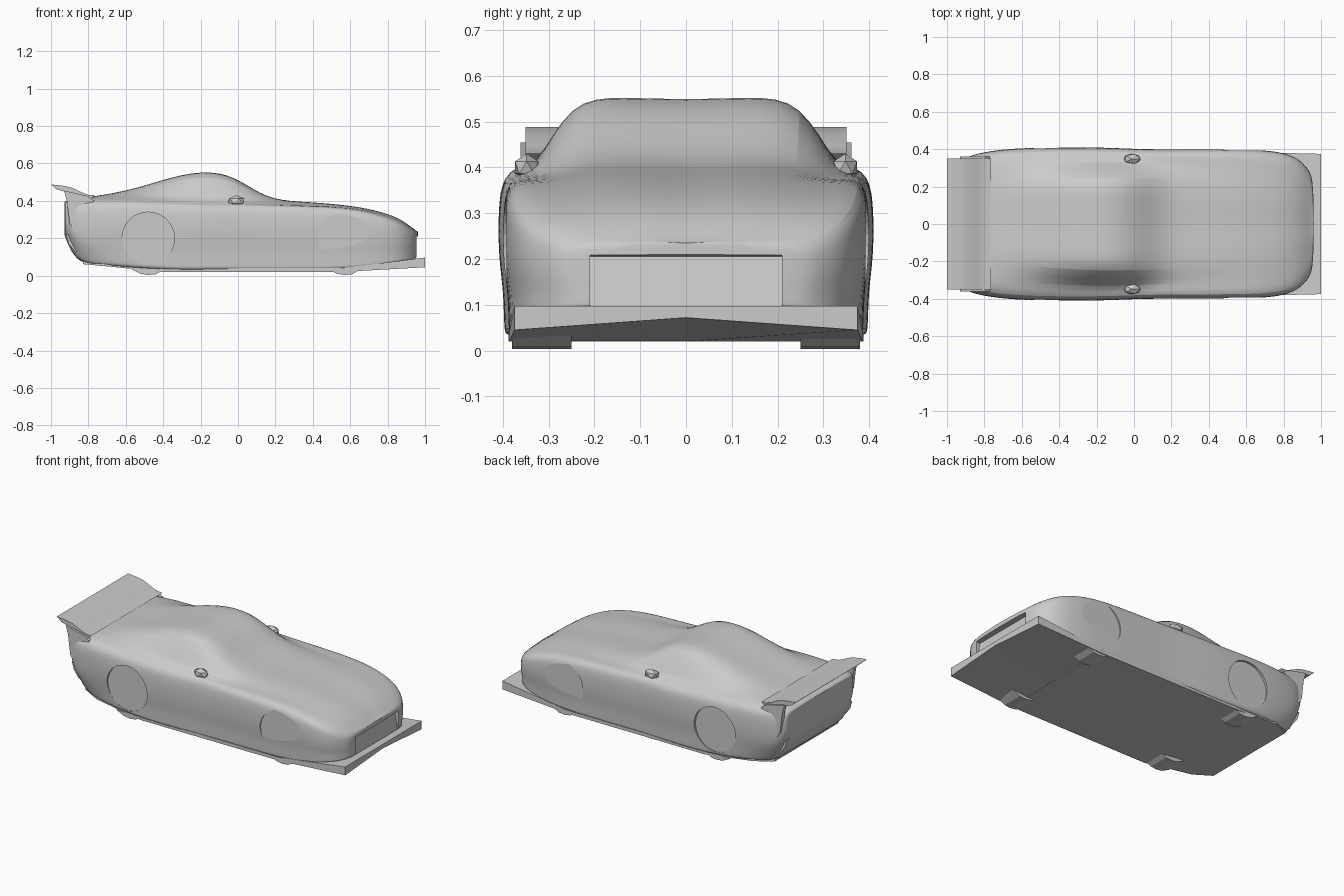
import bpy, bmesh, math
from mathutils import Matrix

old = bpy.data.objects.get("Cube")
if old:
    bpy.data.objects.remove(old)

grey = bpy.data.materials.new("plain grey")
grey.use_nodes = True
colour = (0.6, 0.6, 0.6, 1)
grey.diffuse_color = colour
grey.node_tree.nodes["Principled BSDF"].inputs["Base Color"].default_value = colour


def finish(bm, name):
    """Turn a bmesh into a named grey object."""
    bmesh.ops.recalc_face_normals(bm, faces=bm.faces)
    mesh = bpy.data.meshes.new(name)
    bm.to_mesh(mesh)
    bm.free()
    mesh.materials.append(grey)
    obj = bpy.data.objects.new(name, mesh)
    bpy.context.collection.objects.link(obj)
    return obj


def modify(obj, kind, **settings):
    mod = obj.modifiers.new(kind.title(), kind)
    for key, value in settings.items():
        setattr(mod, key, value)


def cut(obj, cutter):
    """Subtract a hidden cutter from an object."""
    cutter.hide_render = True
    cutter.hide_viewport = True
    modify(obj, "BOOLEAN", object=cutter, operation="DIFFERENCE", solver="EXACT")


def smooth(obj, angle=35):
    bpy.ops.object.select_all(action="DESELECT")
    obj.select_set(True)
    bpy.context.view_layer.objects.active = obj
    bpy.ops.object.shade_smooth_by_angle(angle=math.radians(angle))


def extrude_profile(name, profile, y0, y1):
    """Extrude an x-z outline along y."""
    bm = bmesh.new()
    ends = [[bm.verts.new((x, y, z)) for x, z in profile] for y in (y0, y1)]
    for row in ends:
        bm.faces.new(row)
    for i in range(len(profile)):
        j = (i + 1) % len(profile)
        bm.faces.new((ends[0][i], ends[0][j], ends[1][j], ends[1][i]))
    return finish(bm, name)


# Body shell: x, bottom, half width, shoulder z, cabin base y, cabin base z, roof y, roof z
stations = [
    (-0.925, 0.21, 0.33, 0.38, 0.27, 0.395, 0.20, 0.400),
    (-0.89, 0.12, 0.36, 0.39, 0.29, 0.405, 0.20, 0.410),
    (-0.83, 0.06, 0.38, 0.39, 0.30, 0.415, 0.20, 0.420),
    (-0.70, 0.05, 0.40, 0.395, 0.31, 0.420, 0.21, 0.435),
    (-0.52, 0.035, 0.41, 0.39, 0.32, 0.415, 0.23, 0.475),
    (-0.36, 0.025, 0.41, 0.385, 0.33, 0.400, 0.245, 0.528),
    (-0.20, 0.025, 0.41, 0.38, 0.33, 0.390, 0.255, 0.560),
    (-0.06, 0.025, 0.405, 0.38, 0.33, 0.385, 0.255, 0.547),
    (0.05, 0.025, 0.40, 0.38, 0.33, 0.380, 0.25, 0.485),
    (0.18, 0.025, 0.40, 0.375, 0.32, 0.375, 0.25, 0.405),
    (0.38, 0.025, 0.40, 0.372, 0.31, 0.372, 0.23, 0.396),
    (0.60, 0.03, 0.40, 0.36, 0.31, 0.365, 0.22, 0.378),
    (0.77, 0.05, 0.39, 0.32, 0.30, 0.330, 0.20, 0.345),
    (0.88, 0.075, 0.355, 0.27, 0.28, 0.290, 0.18, 0.300),
    (0.94, 0.085, 0.285, 0.225, 0.21, 0.245, 0.14, 0.250),
]

bm = bmesh.new()
rings = []
for x, low, wide, shoulder, base_y, base_z, roof_y, roof_z in stations:
    rise = shoulder - low
    # The lower tail corners tuck in
    tuck = 1 - 0.7 * max(0, -0.65 - x)
    half = [(wide * 0.95 * tuck, low), (wide * 0.97 * tuck, low + rise * 0.03),
            (wide * 0.97, low + rise * 0.28), (wide, low + rise * 0.5),
            (wide, low + rise * 0.84), (wide * 0.965, shoulder + 0.006),
            (base_y, base_z), (roof_y, roof_z - 0.004), (roof_y * 0.55, roof_z)]
    loop = [(0, low)] + half + [(0, roof_z - 0.006)] + [(-y, z) for y, z in reversed(half)]
    rings.append([bm.verts.new((x, y, z)) for y, z in loop])
count = len(rings[0])
for a, b in zip(rings, rings[1:]):
    for i in range(count):
        j = (i + 1) % count
        bm.faces.new((a[i], a[j], b[j], b[i]))

# Nose and tail caps are narrowed rings filled across matching sides
for ring, shift, scale in ((rings[0], -0.003, 0.9), (rings[-1], 0.022, 0.8)):
    mid = sum(v.co.z for v in ring) / count
    inner = [bm.verts.new((v.co.x + shift, v.co.y * scale, mid + (v.co.z - mid) * scale))
             for v in ring]
    for i in range(count):
        j = (i + 1) % count
        bm.faces.new((ring[i], ring[j], inner[j], inner[i]))
    for i in range(count // 2):
        corners = [inner[i], inner[i + 1], inner[-i - 1], inner[-i]]
        bm.faces.new(list(dict.fromkeys(corners)))
body = finish(bm, "body_shell")
modify(body, "SUBSURF", levels=2, render_levels=2)

# Undercut below the nose edge
cut(body, extrude_profile("nose_undercut_cutter", [
    (0.95, 0.09), (0.93, 0.205), (1, 0.215), (1, 0.09)], -0.21, 0.21))

# Faint wheel dents in the sides, and tyre feet below the floor
for label, x in (("rear", -0.48), ("front", 0.57)):
    for side, s in (("left", 1), ("right", -1)):
        bm = bmesh.new()
        bmesh.ops.create_cone(
            bm, cap_ends=True, segments=32, radius1=0.14, radius2=0.14, depth=0.06,
            matrix=Matrix.Translation((x, s * 0.422, 0.2)) @ Matrix.Rotation(math.pi / 2, 4, "X"))
        cut(body, finish(bm, f"{label}_{side}_dent_cutter"))
        extrude_profile(f"{label}_{side}_tyre_foot", [
            (x - 0.09, 0.035), (x - 0.04, 0.01), (x, 0.004), (x + 0.04, 0.008),
            (x + 0.09, 0.035)], s * 0.25, s * 0.38)
smooth(body)

# Flat floor with square side edges
bm = bmesh.new()
outline = [(-0.83, 0.31, 0.062), (-0.72, 0.36, 0.052), (-0.4, 0.388, 0.02), (0.56, 0.386, 0.02)]
left = [bm.verts.new(p) for p in outline]
right = [bm.verts.new((x, -y, z)) for x, y, z in outline]
for i in range(len(outline) - 1):
    bm.faces.new((left[i], left[i + 1], right[i + 1], right[i]))
new = bmesh.ops.extrude_face_region(bm, geom=bm.faces[:])["geom"]
bmesh.ops.translate(bm, vec=(0, 0, 0.02),
                    verts=[v for v in new if isinstance(v, bmesh.types.BMVert)])
finish(bm, "floor_pan")

# Front splitter with a raised centre underneath
bm = bmesh.new()
lower, upper = [], []
for x, y, z, top in ((0.55, -0.386, 0.02, 0.04), (1, -0.375, 0.045, 0.097), (1, 0, 0.072, 0.097),
                     (1, 0.375, 0.045, 0.097), (0.55, 0.386, 0.02, 0.04), (0.55, 0, 0.02, 0.04)):
    lower.append(bm.verts.new((x, y, z)))
    upper.append(bm.verts.new((x, y, top)))
for i in range(6):
    j = (i + 1) % 6
    bm.faces.new((lower[i], lower[j], upper[j], upper[i]))
for row in (lower, upper):
    bm.faces.new((row[0], row[1], row[2], row[5]))
    bm.faces.new((row[5], row[2], row[3], row[4]))
finish(bm, "front_splitter")

# Rear wing
wing = extrude_profile("rear_wing", [
    (-1, 0.488), (-0.94, 0.482), (-0.89, 0.472), (-0.84, 0.448), (-0.8, 0.432),
    (-0.765, 0.43), (-0.79, 0.41), (-0.86, 0.42), (-0.91, 0.445), (-0.97, 0.462)],
    -0.35, 0.35)
smooth(wing, 30)

for side, s in (("left", 1), ("right", -1)):
    # Wing end supports
    extrude_profile(f"{side}_wing_support", [
        (-0.93, 0.455), (-0.8, 0.425), (-0.77, 0.4), (-0.8, 0.28),
        (-0.87, 0.23), (-0.9, 0.28), (-0.915, 0.4)], s * 0.335, s * 0.362)

    # Small faceted door mirrors
    bm = bmesh.new()
    bmesh.ops.create_icosphere(bm, subdivisions=1, radius=1, matrix=Matrix.Translation(
        (-0.01, s * 0.348, 0.4)) @ Matrix.Diagonal((0.05, 0.03, 0.03, 1)))
    finish(bm, f"{side}_mirror")

# Rear bumper lip
extrude_profile("rear_bumper_lip", [
    (-0.918, 0.22), (-0.905, 0.17), (-0.87, 0.125), (-0.85, 0.14), (-0.89, 0.22)], -0.32, 0.32)
